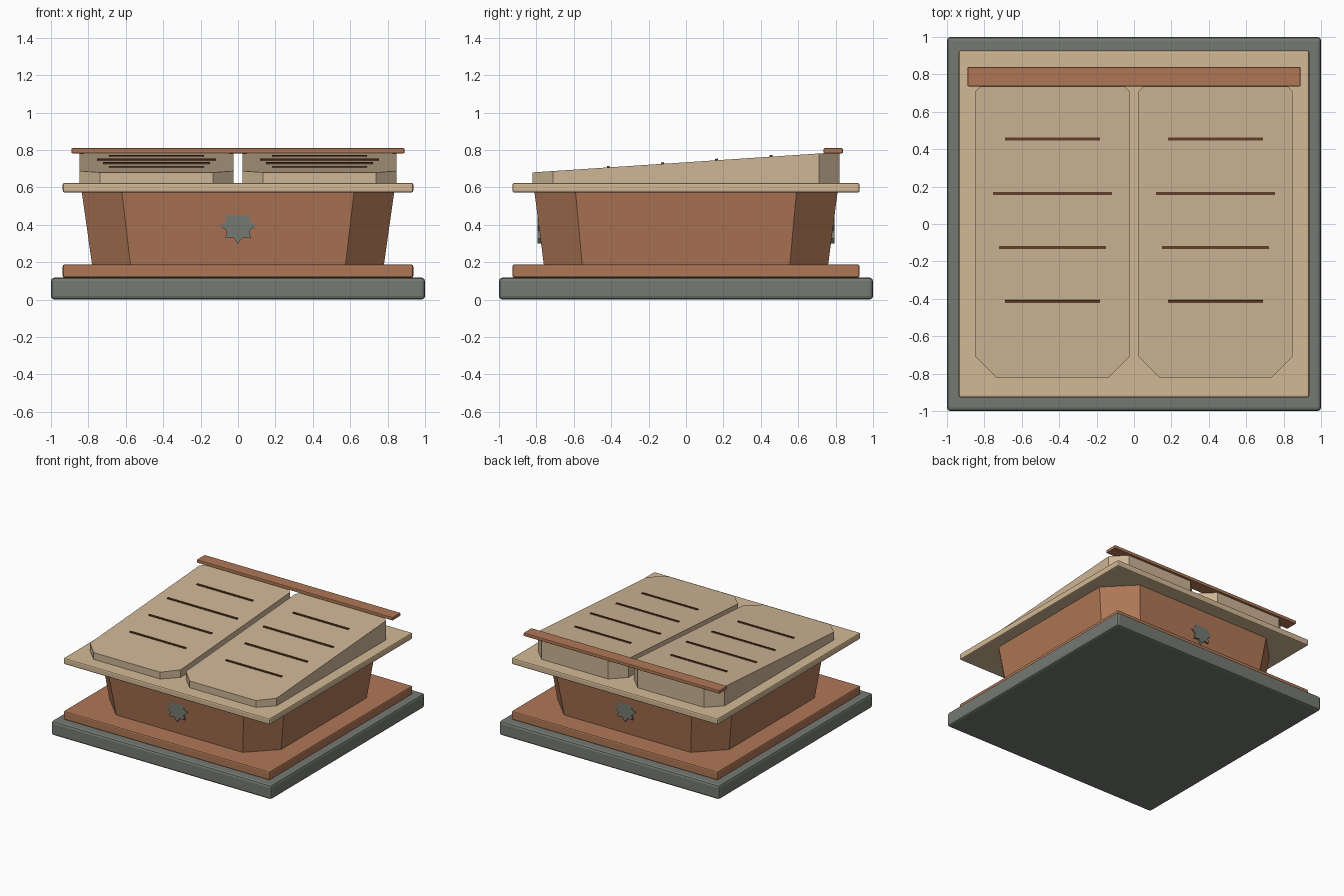
import bpy
import bmesh
from math import sin, cos, pi, atan2

if "Cube" in bpy.data.objects:
    bpy.data.objects.remove(bpy.data.objects["Cube"])


def material(name, color):
    m = bpy.data.materials.new(name)
    m.use_nodes = True
    m.diffuse_color = (*color, 1)
    m.node_tree.nodes["Principled BSDF"].inputs["Base Color"].default_value = (*color, 1)
    return m


STONE = material("grey stone", (0.18, 0.195, 0.168))
WOOD = material("warm brown wood", (0.43, 0.185, 0.092))
SAND = material("pale sand", (0.65, 0.485, 0.30))
PAGE = material("page tan", (0.61, 0.465, 0.305))
INK = material("dark brown ink", (0.13, 0.05, 0.025))


def loft(name, lower, upper, mat):
    """Solid between two matching rings of points."""
    bm = bmesh.new()
    a = [bm.verts.new(p) for p in lower]
    b = [bm.verts.new(p) for p in upper]
    bm.faces.new(a[::-1])
    bm.faces.new(b)
    n = len(a)
    for i in range(n):
        j = (i + 1) % n
        bm.faces.new((a[i], a[j], b[j], b[i]))
    bmesh.ops.recalc_face_normals(bm, faces=bm.faces)
    mesh = bpy.data.meshes.new(name)
    bm.to_mesh(mesh)
    bm.free()
    mesh.materials.append(mat)
    ob = bpy.data.objects.new(name, mesh)
    bpy.context.collection.objects.link(ob)
    return ob


def box(name, x, y, z, mat, bevel=0):
    """Box from (low, high) ranges with optional rounded edges."""
    ring = [(x[0], y[0]), (x[1], y[0]), (x[1], y[1]), (x[0], y[1])]
    ob = loft(name, [(*p, z[0]) for p in ring], [(*p, z[1]) for p in ring], mat)
    if bevel:
        mod = ob.modifiers.new("edge", "BEVEL")
        mod.width = bevel
        mod.segments = 2
    return ob


def octagon(hx, hy, cx, cy):
    """Rectangle of half size hx, hy with corners cut by cx, cy."""
    quarter = [(hx, hy - cy), (hx - cx, hy)]
    right = [(x, -y) for x, y in quarter[::-1]] + quarter
    return right + [(-x, -y) for x, y in right]


# Stepped base
box("base_slab", (-1, 1), (-1, 1), (0, 0.117), STONE, 0.018)
box("plinth", (-0.937, 0.937), (-0.928, 0.928), (0.117, 0.188), WOOD, 0.01)

# Flared body with cut corners
loft("body",
     [(*p, 0.185) for p in octagon(0.78, 0.76, 0.205, 0.205)],
     [(*p, 0.58) for p in octagon(0.836, 0.811, 0.215, 0.22)], WOOD)

# Table top
box("table_top", (-0.937, 0.937), (-0.928, 0.928), (0.572, 0.624), SAND, 0.01)

# Star badges on front and back, their upper points sinking into the flared wall
star = []
for i in range(16):
    r = 0.067 if i % 2 else 0.096
    star.append((r * sin(i * pi / 8), 0.395 + r * cos(i * pi / 8)))
for name, s in (("front_badge", -1), ("back_badge", 1)):
    loft(name, [(x, s * 0.74, z) for x, z in star],
         [(x, s * 0.794, z) for x, z in star], STONE)

# Pair of sloping tablets with engraved lines
CENTRE, HALF_X, HALF_Y = 0.436, 0.412, 0.82
SLOPE = 0.066


def surface(y):
    return 0.734 + SLOPE * y


lines = [(0.455, 0.507), (0.163, 0.636), (-0.125, 0.57), (-0.415, 0.507)]
for side, s in (("left", 1), ("right", -1)):
    ring = [(x + s * CENTRE, y) for x, y in octagon(HALF_X, HALF_Y, 0.11, 0.11)]
    loft(side + "_tablet", [(*p, 0.62) for p in ring],
         [(*p, surface(p[1])) for p in ring], PAGE)
    for n, (y, width) in enumerate(lines, 1):
        line = box(f"{side}_line_{n}", (-width / 2, width / 2),
                   (-0.0075, 0.0075), (-0.005, 0.008), INK)
        line.location = (s * CENTRE, y, surface(y))
        line.rotation_euler.x = atan2(SLOPE, 1)

# Rail across the back of the tablets
box("back_rail", (-0.89, 0.89), (0.736, 0.839), (0.782, 0.809), WOOD, 0.005)
